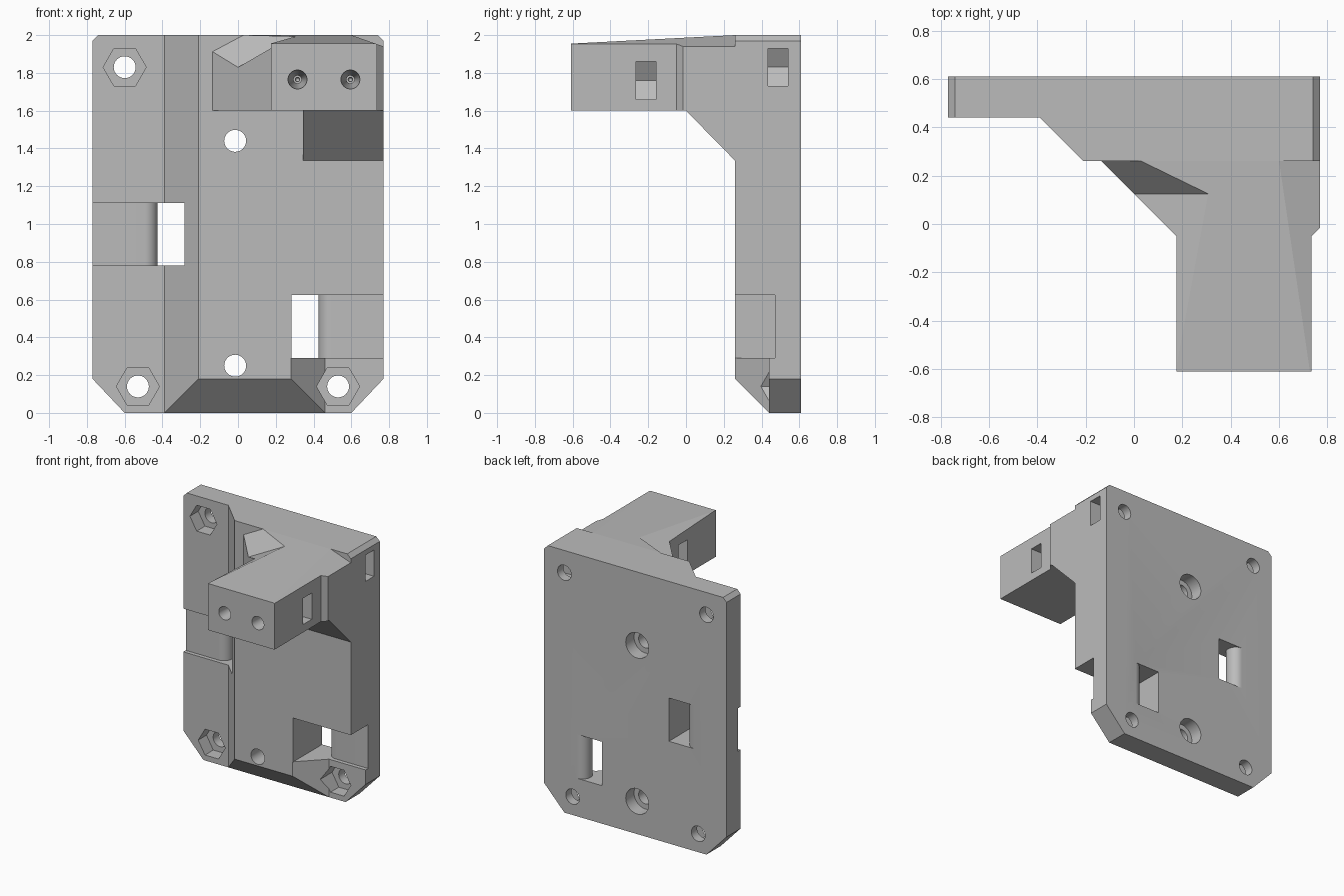
import bpy, bmesh, math
from mathutils import Vector

old = bpy.data.objects.get("Cube")
if old:
    bpy.data.objects.remove(old, do_unlink=True)

grey = bpy.data.materials.new("plain grey")
grey.use_nodes = True
grey.diffuse_color = (0.5, 0.5, 0.5, 1)
grey.node_tree.nodes["Principled BSDF"].inputs["Base Color"].default_value = (0.5, 0.5, 0.5, 1)


def prism(points, start, sweep):
    """Sweep a flat outline; start maps an outline point to 3D."""
    bm = bmesh.new()
    low = [bm.verts.new(start(*p)) for p in points]
    high = [bm.verts.new(v.co + Vector(sweep)) for v in low]
    bm.faces.new(low)
    bm.faces.new(high)
    for i in range(len(low)):
        j = (i + 1) % len(low)
        bm.faces.new((low[i], low[j], high[j], high[i]))
    bmesh.ops.recalc_face_normals(bm, faces=bm.faces)
    return bm


def plan(points, z0, z1):
    return prism(points, lambda x, y: (x, y, z0), (0, 0, z1 - z0))


def front(points, y0, y1):
    return prism(points, lambda x, z: (x, y0, z), (0, y1 - y0, 0))


def disc(x, z, r, y0, y1, sides=32):
    ring = [2 * math.pi * i / sides for i in range(sides)]
    return front([(x + r * math.cos(a), z + r * math.sin(a)) for a in ring], y0, y1)


def slice_off(bm, point, normal):
    """Remove everything on the normal side of a plane and cap it."""
    geom = bm.verts[:] + bm.edges[:] + bm.faces[:]
    cut = bmesh.ops.bisect_plane(bm, geom=geom, plane_co=point, plane_no=normal, clear_outer=True)
    edges = [e for e in cut["geom_cut"] if isinstance(e, bmesh.types.BMEdge)]
    bmesh.ops.contextual_create(bm, geom=edges)
    bmesh.ops.recalc_face_normals(bm, faces=bm.faces)


def make(name, bm):
    mesh = bpy.data.meshes.new(name)
    bm.to_mesh(mesh)
    bm.free()
    ob = bpy.data.objects.new(name, mesh)
    bpy.context.scene.collection.objects.link(ob)
    mesh.materials.append(grey)
    return ob


def carve(ob, cutters):
    for bm in cutters:
        tool = make("cutter", bm)
        tool.hide_render = True
        mod = ob.modifiers.new("cut", "BOOLEAN")
        mod.operation, mod.solver, mod.object = "DIFFERENCE", "EXACT", tool
        bpy.context.view_layer.objects.active = ob
        bpy.ops.object.modifier_apply(modifier=mod.name)
        bpy.data.objects.remove(tool, do_unlink=True)


def finish(ob):
    ob.data.shade_smooth()
    ob.data.set_sharp_from_angle(angle=math.radians(15))


def nut_slot(x, z, side, y0, y1):
    """Hexagon-ended slot that opens towards side (+1 or -1)."""
    flat, r = 0.1, 0.115
    mouth, inner = x + side * 0.5, x - side * r / 2
    return front([(mouth, z - flat), (inner, z - flat), (x - side * r, z),
                  (inner, z + flat), (mouth, z + flat)], y0, y1)


def tie_slot(side, z0, z1):
    """Recess and through slot that leave a bar with a round end."""
    r, bar = 0.07, 0.425
    pts = [(0.283, 0.2), (1, 0.2), (1, 0.47)]
    for i in range(17):
        a = math.pi / 2 + math.pi * i / 16
        pts.append((bar + r + r * math.cos(a), 0.54 - r * math.sin(a)))
    pts += [(bar + r, 0.7), (0.283, 0.7)]
    return plan([(side * x, y) for x, y in pts], z0, z1)


# Mounting body: plate with a thick raised pad
body_bm = plan([(-0.77, 0.61), (-0.77, 0.44), (-0.39, 0.44), (-0.21, 0.26),
                (0.77, 0.26), (0.77, 0.61)], 0, 2)
slice_off(body_bm, (0, 0.44, 0), (0, -1, -1))
for s in (-1, 1):
    slice_off(body_bm, (s * 0.6, 0, 0), (s * 0.18, 0, -0.17))
    slice_off(body_bm, (s * 0.74, 0, 2), (s, 0, 1))
body = make("mounting_body", body_bm)

# Body cuts: lower corner, tie slots, screw holes and nut pockets
cuts = [plan([(0.46, 0.44), (0.26, 0.24), (0.26, 0.1), (1, 0.1), (1, 0.44)], -0.1, 0.29),
        tie_slot(1, 0.29, 0.625), tie_slot(-1, 0.78, 1.11)]
for x, z in ((-0.6, 1.83), (-0.53, 0.14), (0.53, 0.14)):
    cuts += [disc(x, z, 0.114, 0.3, 0.54, 6), disc(x, z, 0.058, 0.2, 0.7)]
for z in (0.25, 1.44):
    cuts += [disc(-0.015, z, 0.058, 0.1, 0.7), disc(-0.015, z, 0.097, 0.51, 0.7)]
cuts += [nut_slot(0.6, 1.83, 1, 0.435, 0.54), disc(0.6, 1.83, 0.058, 0.35, 0.7)]
carve(body, cuts)
finish(body)

# Arm: footprint with sloping top faces
arm_bm = plan([(-0.135, 0.26), (0.175, -0.05), (0.175, -0.61), (0.735, -0.61),
               (0.735, -0.05), (0.77, -0.015), (0.77, 0.26)], 1.6, 2.1)
slice_off(arm_bm, (0, 0.26, 2), (0, -0.045, 0.87))
slice_off(arm_bm, (0.6, 0, 2), (0.353, 0, 1))
arm = make("arm", arm_bm)

# Arm cuts: hollowed left shoulder, then blind holes with nut slots
shoulder = prism([(0, 0), (0.15, 0.172), (0.15, 0.8), (-0.8, 0.8), (-0.8, 0.037)],
                 lambda dy, dz: (-0.5, 0.125 + dy, 1.563 + dz), (1.3, 0, 0.693))
cuts = [shoulder]
for s in (-1, 1):
    x = 0.455 + s * 0.14
    tip = disc(x, 1.765, 0.058, -0.7, -0.06)
    end = [v for v in tip.verts if v.co.y > -0.1]
    bmesh.ops.inset_region(tip, faces=[f for f in tip.faces if all(v in end for v in f.verts)],
                           thickness=0.01)
    inner = [v for v in tip.verts if v.co.y > -0.1 and v not in end]
    if inner:
        bmesh.ops.pointmerge(tip, verts=inner, merge_co=(x, -0.02, 1.765))
    cuts += [tip, nut_slot(x, 1.76, s, -0.265, -0.16)]
carve(arm, cuts)
finish(arm)

# Sloping brace under the arm
brace = make("brace", prism([(0.26, 1.6), (0, 1.6), (0.26, 1.335)],
                            lambda y, z: (0.345, y, z), (0.425, 0, 0)))
finish(brace)
